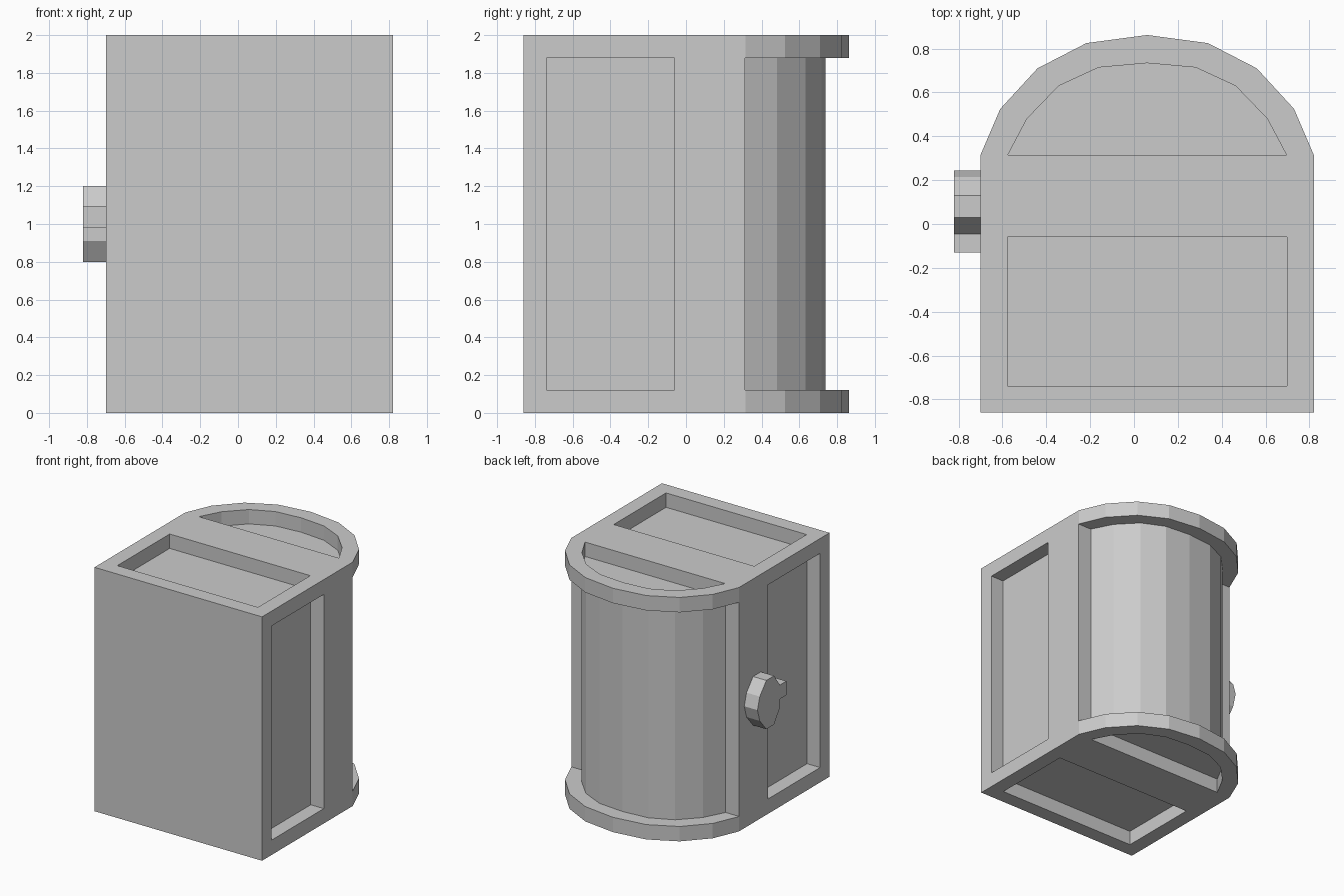
import bpy, bmesh
from mathutils import Vector

if "Cube" in bpy.data.objects:
    bpy.data.objects.remove(bpy.data.objects["Cube"])

CX, HALF = 0.06, 0.76        # chest centre and half width
RIM, DEPTH = 0.122, 0.118    # frame width and panel depth
BACK, SPLIT, HINGE = -0.86, -0.06, 0.312


def prism(name, pts, lo, hi, axis='Z'):
    """Extrude a 2D outline along Z (xy points) or X (yz points)."""
    bm = bmesh.new()
    mk = (lambda p, h: (p[0], p[1], h)) if axis == 'Z' else (lambda p, h: (h, p[0], p[1]))
    face = bm.faces.new([bm.verts.new(mk(p, lo)) for p in pts])
    res = bmesh.ops.extrude_face_region(bm, geom=[face])
    move = Vector(mk((0, 0), hi - lo))
    bmesh.ops.translate(bm, vec=move, verts=[g for g in res['geom'] if isinstance(g, bmesh.types.BMVert)])
    bmesh.ops.recalc_face_normals(bm, faces=bm.faces)
    me = bpy.data.meshes.new(name)
    bm.to_mesh(me)
    bm.free()
    ob = bpy.data.objects.new(name, me)
    bpy.context.collection.objects.link(ob)
    return ob


def arch(half_pts):
    """Mirror the right half of an arch about the chest centre."""
    right = [(CX + x, y) for x, y in half_pts]
    left = [(CX - x, y) for x, y in reversed(half_pts[:-1])]
    return right + left


def rect(x0, x1, y0, y1):
    return [(x0, y0), (x1, y0), (x1, y1), (x0, y1)]


outer = arch([(HALF, 0.315), (0.67, 0.525), (0.50, 0.71), (0.277, 0.825), (0, 0.862)])
inner = arch([(HALF - RIM, HINGE), (0.55, 0.482), (0.405, 0.633), (0.222, 0.718), (0, 0.738)])

# Chest body with arched lid
chest = prism("chest_body", [(CX - HALF, BACK), (CX + HALF, BACK)] + outer, 0, 2)

# Recessed panels: sides, both ends, lid ends, and the curved lid surface
cutters = []
xl, xr = CX - HALF, CX + HALF
for x0, x1 in ((xl - 0.1, xl + DEPTH), (xr - DEPTH, xr + 0.1)):
    cutters.append(prism("side_panel_cutter", rect(x0, x1, BACK + RIM, SPLIT), RIM, 2 - RIM))
for z0, z1 in ((-0.1, DEPTH), (2 - DEPTH, 2.1)):
    cutters.append(prism("end_panel_cutter", rect(xl + RIM, xr - RIM, BACK + RIM, SPLIT), z0, z1))
    # slightly smaller than the lid core so a thin web remains
    lid = [(CX + (x - CX) * 0.996, 0.315 + max(0, y - 0.315) * 0.99) for x, y in inner]
    lid_end = prism("lid_end_cutter", lid, z0, z1)
    cutters.append(lid_end)
around = [(xl - 0.2, HINGE), (xl - 0.2, 1.1), (xr + 0.2, 1.1), (xr + 0.2, HINGE)]
cutters.append(prism("lid_curve_cutter", inner + around, RIM, 2 - RIM))

for c in cutters:
    m = chest.modifiers.new(c.name, 'BOOLEAN')
    m.operation, m.solver, m.object = 'DIFFERENCE', 'EXACT', c
    c.hide_render = True

# Apply the cuts and drop the cutters
graph = bpy.context.evaluated_depsgraph_get()
mesh = bpy.data.meshes.new_from_object(chest.evaluated_get(graph))
chest.modifiers.clear()
chest.data = mesh
for c in cutters:
    bpy.data.objects.remove(c)

# Latch with a short tab
latch = [(.03, 1.2), (.13, 1.2), (.215, 1.1), (.245, 1.0), (.215, .9), (.13, .8), (.03, .8),
         (-.045, .91), (-.045, .98), (-.13, .98), (-.13, 1.095), (-.045, 1.095)]
prism("latch", latch, -0.82, -0.70, 'X')
